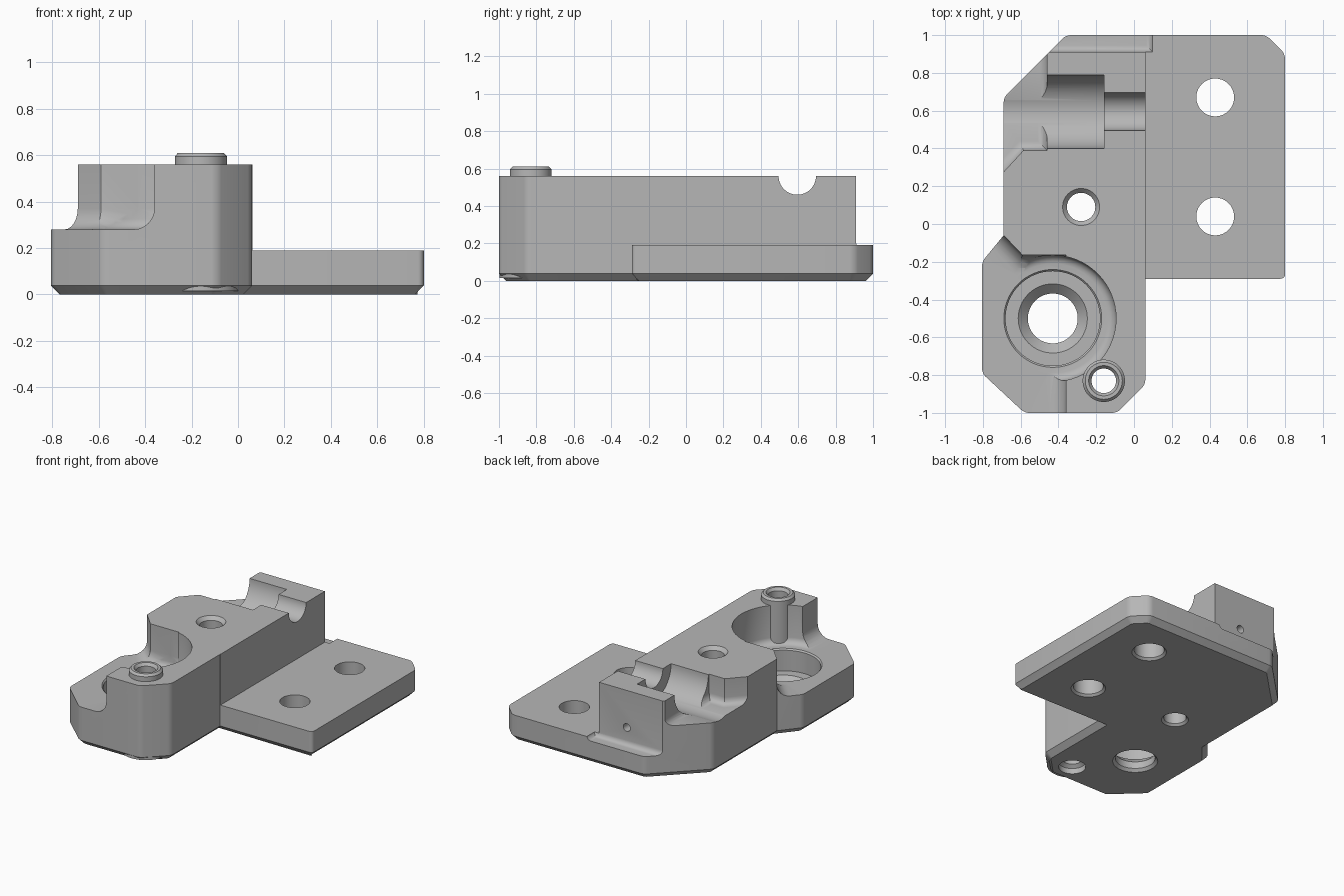
import bpy, bmesh, math
from mathutils import Matrix, Vector

cube = bpy.data.objects.get("Cube")
if cube:
    bpy.data.objects.remove(cube)

grey = bpy.data.materials.new("machined grey")
grey.use_nodes = True
grey.diffuse_color = (0.47, 0.47, 0.47, 1)
grey.node_tree.nodes["Principled BSDF"].inputs["Base Color"].default_value = (0.47, 0.47, 0.47, 1)


def finish(name, bm):
    bmesh.ops.recalc_face_normals(bm, faces=bm.faces[:])
    mesh = bpy.data.meshes.new(name)
    bm.to_mesh(mesh)
    bm.free()
    mesh.materials.append(grey)
    ob = bpy.data.objects.new(name, mesh)
    bpy.context.collection.objects.link(ob)
    return ob


def prism(name, outline, z0, z1, corner=0, foot=0, steps=1):
    """Extruded outline, convex corners rounded, lower rim bevelled."""
    bm = bmesh.new()
    vs = [bm.verts.new((x, y, z0)) for x, y in outline]
    face = bm.faces.new(vs)
    if corner:
        convex = []
        for i, v in enumerate(vs):
            a = v.co - vs[i - 1].co
            b = vs[(i + 1) % len(vs)].co - v.co
            if a.cross(b).z > 0:
                convex.append(v)
        bmesh.ops.bevel(bm, geom=convex, affect='VERTICES', offset=corner,
                        segments=5, profile=0.5)
    face = bm.faces[:][0]
    new = bmesh.ops.extrude_face_region(bm, geom=[face], use_keep_orig=True)["geom"]
    for v in new:
        if isinstance(v, bmesh.types.BMVert):
            v.co.z = z1
    if foot:
        rim = [e for e in bm.edges if all(abs(v.co.z - z0) < 1e-5 for v in e.verts)]
        bmesh.ops.bevel(bm, geom=rim, affect='EDGES', offset=foot,
                        segments=steps, profile=0.5)
    return finish(name, bm)


def lathe(name, centre, profile, axis='Z', sides=64):
    """Solid of revolution from (radius, height) pairs."""
    bm = bmesh.new()
    rings = []
    for r, h in profile:
        rings.append([bm.verts.new((r * math.cos(t), r * math.sin(t), h))
                      for t in (2 * math.pi * i / sides for i in range(sides))])
    for low, high in zip(rings, rings[1:]):
        for i in range(sides):
            j = (i + 1) % sides
            bm.faces.new((low[i], low[j], high[j], high[i]))
    bm.faces.new(rings[0])
    bm.faces.new(rings[-1])
    turn = {'Z': Matrix(), 'X': Matrix.Rotation(math.pi / 2, 4, 'Y'),
            'Y': Matrix.Rotation(-math.pi / 2, 4, 'X')}[axis]
    bmesh.ops.transform(bm, matrix=Matrix.Translation(Vector(centre)) @ turn, verts=bm.verts[:])
    return finish(name, bm)


def cut(target, cutter):
    mod = target.modifiers.new("cut", 'BOOLEAN')
    mod.operation, mod.solver, mod.object = 'DIFFERENCE', 'EXACT', cutter
    bpy.context.view_layer.objects.active = target
    bpy.ops.object.modifier_apply(modifier=mod.name)


# Solid blank with chamfered underside
body = prism("bracket_body", [
    (-0.58, -1), (-0.09, -1), (0.06, -0.85), (0.06, -0.29), (0.8, -0.29), (0.8, 0.9),
    (0.7, 1), (-0.36, 1), (-0.69, 0.67), (-0.69, -0.06), (-0.805, -0.2), (-0.805, -0.79)],
    0, 0.56, corner=0.025, foot=0.038)

# Raised collar and its pad below
px, py = -0.16, -0.83
collar = lathe("locating_collar", (px, py, 0),
               [(0.112, 0.2), (0.112, 0.595), (0.098, 0.61)])
pad = lathe("collar_pad", (px, py, 0), [(0.168, 0.015), (0.168, 0.1)])

# Steps milled out of the blank
bore = (-0.43, -0.5, 0)
body_cutters = [
    prism("plate_step", [(0.062, -0.6), (1.2, -0.6), (1.2, 1.3), (0.062, 1.3)], 0.19, 1),
    prism("rear_step", [(-1, 0.91), (0.1, 0.91), (0.1, 1.3), (-1, 1.3)],
          0.165, 1, foot=0.035, steps=5),
    prism("side_step", [(-0.46, 1.3), (-1.1, 1.3), (-1.1, -0.17), (-0.585, 0.39), (-0.46, 0.39)],
          0.375, 1, foot=0.05, steps=5),
    prism("front_step", [(-0.59, -0.165), (-1.1, 0.37), (-1.1, -1.3), (-0.36, -1.3), (-0.36, -0.165)],
          0.28, 1, foot=0.09, steps=6),
    lathe("bore_clearance", bore, [(0.29, 0.28), (0.305, 0.283), (0.322, 0.293),
                                   (0.332, 0.31), (0.335, 0.325), (0.335, 1)]),
    # Stepped bore with tapered seat
    lathe("stepped_bore", bore, [(0.15, -0.1), (0.15, 0), (0.132, 0.02), (0.132, 0.07),
                                 (0.183, 0.12), (0.25, 0.12), (0.25, 0.27), (0.26, 0.281),
                                 (0.26, 0.4)]),
    # Half-round cradle and shaft channel
    lathe("cradle", (0, 0.595, 0.56), [(0.195, -0.7), (0.195, -0.16)], 'X'),
    lathe("shaft_channel", (0, 0.595, 0.56), [(0.1, -0.2), (0.1, 0.2)], 'X'),
    # Through holes
    lathe("middle_hole", (-0.28, 0.09, 0), [(0.09, -0.1), (0.09, 0), (0.075, 0.015),
                                            (0.075, 0.535), (0.098, 0.56), (0.098, 0.7)]),
    lathe("rear_pin_hole", (-0.16, 0, 0.29), [(0.028, 0.8), (0.028, 1.1)], 'Y', 24),
]
for y in (0.04, 0.67):
    body_cutters.append(lathe("plate_hole", (0.43, y, 0),
                              [(0.115, -0.1), (0.115, 0), (0.1, 0.015), (0.1, 0.4)]))
collar_hole = lathe("collar_hole", (px, py, 0), [(0.09, -0.1), (0.09, 0.04), (0.065, 0.06),
                                                 (0.065, 0.59), (0.08, 0.61), (0.08, 0.8)])

for cutter in body_cutters:
    cut(body, cutter)
for part in (body, collar, pad):
    cut(part, collar_hole)
for cutter in body_cutters + [collar_hole]:
    bpy.data.objects.remove(cutter)

# Smooth shading with crisp edges
bpy.ops.object.select_all(action='DESELECT')
for part in (body, collar, pad):
    part.select_set(True)
bpy.context.view_layer.objects.active = body
bpy.ops.object.shade_smooth_by_angle(angle=math.radians(30))
